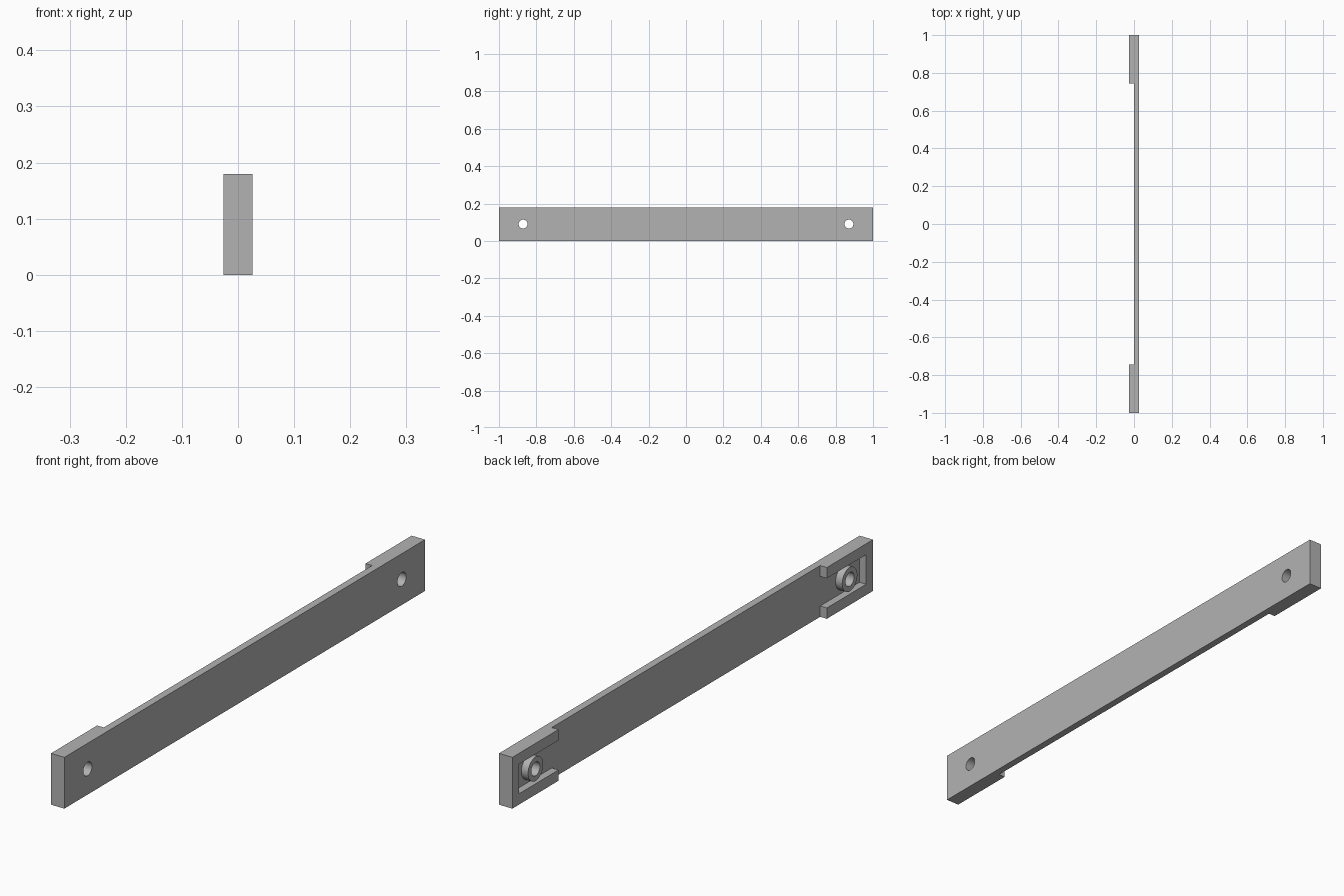
import bpy, bmesh, math
from mathutils import Matrix

if "Cube" in bpy.data.objects:
    bpy.data.objects.remove(bpy.data.objects["Cube"], do_unlink=True)

HALF_T, HEIGHT = 0.026, 0.18      # half thickness, strip height
WALL, STEP_Y = 0.038, 0.744       # rim width, start of the end rims
HOLE_Y, MID_Z = 0.871, HEIGHT / 2

grey = bpy.data.materials.new("plain_grey")
grey.use_nodes = True
grey.diffuse_color = (0.45, 0.45, 0.45, 1)
grey.node_tree.nodes["Principled BSDF"].inputs["Base Color"].default_value = (0.45, 0.45, 0.45, 1)


def finish(name, bm):
    bmesh.ops.recalc_face_normals(bm, faces=bm.faces)
    mesh = bpy.data.meshes.new(name)
    bm.to_mesh(mesh)
    bm.free()
    mesh.materials.append(grey)
    obj = bpy.data.objects.new(name, mesh)
    bpy.context.collection.objects.link(obj)
    return obj


def prism(name, outline, x0, x1):
    """Extrude a (y, z) outline along x."""
    bm = bmesh.new()
    face = bm.faces.new([bm.verts.new((x0, y, z)) for y, z in outline])
    new = bmesh.ops.extrude_face_region(bm, geom=[face])["geom"]
    bmesh.ops.translate(bm, vec=(x1 - x0, 0, 0),
                        verts=[v for v in new if isinstance(v, bmesh.types.BMVert)])
    return finish(name, bm)


def rod(name, y, radius, x0, x1):
    """Cylinder lying along x."""
    bm = bmesh.new()
    place = Matrix.Translation(((x0 + x1) / 2, y, MID_Z)) @ Matrix.Rotation(math.pi / 2, 4, 'Y')
    bmesh.ops.create_cone(bm, cap_ends=True, segments=40, radius1=radius, radius2=radius,
                          depth=x1 - x0, matrix=place)
    return finish(name, bm)


def combine(target, tool, operation):
    mod = target.modifiers.new(operation, 'BOOLEAN')
    mod.operation, mod.solver, mod.object = operation, 'EXACT', tool
    tool.hide_render = True
    bpy.context.view_layer.objects.active = target
    bpy.ops.object.modifier_apply(modifier=mod.name)
    bpy.data.objects.remove(tool, do_unlink=True)


# Solid strip
strip = prism("mounting_strip", [(-1, 0), (1, 0), (1, HEIGHT), (-1, HEIGHT)], -HALF_T, HALF_T)

# Cross-shaped recess leaves a thin web and a U-shaped rim at each end
quarter = [(STEP_Y, MID_Z + 0.1), (STEP_Y, MID_Z - WALL), (1 - WALL, MID_Z - WALL)]
hw, hn, end = MID_Z + 0.1, MID_Z - WALL, 1 - WALL
right_half = [(STEP_Y, -hw), (STEP_Y, -hn), (end, -hn), (end, hn), (STEP_Y, hn), (STEP_Y, hw)]
outline = right_half + [(-y, -z) for y, z in right_half]
recess = prism("recess_cutter", [(y, z + MID_Z) for y, z in outline], -0.1, 0)
combine(strip, recess, 'DIFFERENCE')

# Round bosses with through holes
for side in (-1, 1):
    combine(strip, rod("boss", side * HOLE_Y, 0.042, -HALF_T, 0.01), 'UNION')
    combine(strip, rod("hole_cutter", side * HOLE_Y, 0.024, -0.1, 0.1), 'DIFFERENCE')

bpy.ops.object.select_all(action='DESELECT')
strip.select_set(True)
bpy.context.view_layer.objects.active = strip
bpy.ops.object.shade_smooth_by_angle(angle=math.radians(30))
